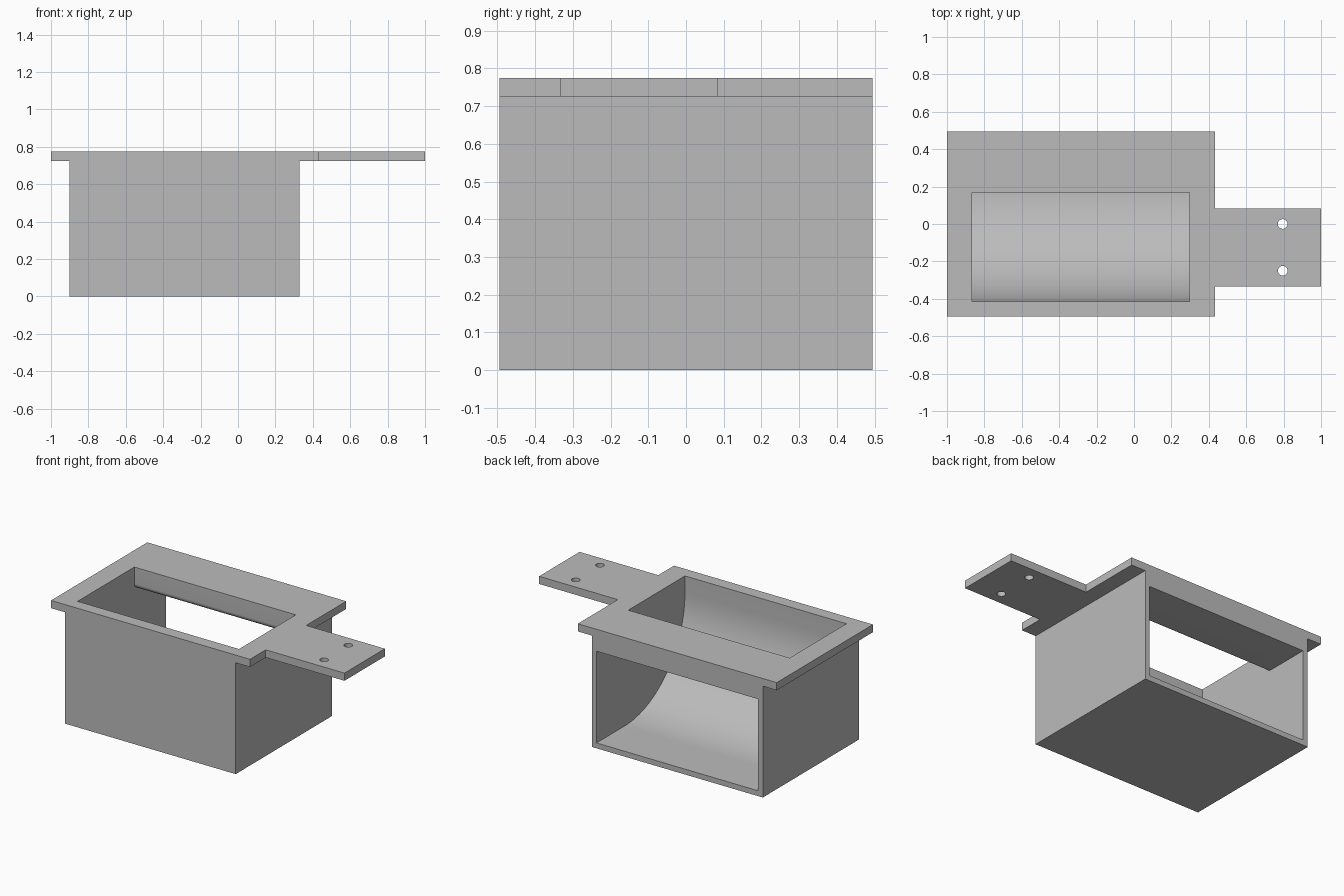
import bpy, bmesh, math
from mathutils import Vector

cube = bpy.data.objects.get("Cube")
if cube:
    bpy.data.objects.remove(cube, do_unlink=True)

grey = bpy.data.materials.new("plain grey")
grey.use_nodes = True
grey.diffuse_color = (0.5, 0.5, 0.5, 1)
grey.node_tree.nodes["Principled BSDF"].inputs["Base Color"].default_value = (0.5, 0.5, 0.5, 1)


def prism(name, points, direction):
    """Extrude a closed 3D outline along a direction."""
    bm = bmesh.new()
    face = bm.faces.new([bm.verts.new(p) for p in points])
    new = bmesh.ops.extrude_face_region(bm, geom=[face])["geom"]
    bmesh.ops.translate(bm, vec=Vector(direction),
                        verts=[g for g in new if isinstance(g, bmesh.types.BMVert)])
    bmesh.ops.recalc_face_normals(bm, faces=bm.faces)
    mesh = bpy.data.meshes.new(name)
    bm.to_mesh(mesh)
    bm.free()
    mesh.materials.append(grey)
    obj = bpy.data.objects.new(name, mesh)
    bpy.context.collection.objects.link(obj)
    return obj


def combine(target, other, operation):
    """Apply a boolean and remove the helper."""
    mod = target.modifiers.new(operation, "BOOLEAN")
    mod.object, mod.operation, mod.solver = other, operation, "EXACT"
    bpy.context.view_layer.objects.active = target
    bpy.ops.object.modifier_apply(modifier=mod.name)
    bpy.data.objects.remove(other, do_unlink=True)


def arc(cy, cz, ry, rz, start, end, steps):
    """Points of an elliptical arc in the y-z plane."""
    angles = [math.radians(start + (end - start) * i / steps) for i in range(steps + 1)]
    return [(cy + ry * math.cos(a), cz + rz * math.sin(a)) for a in angles]


HALF, TOP, UNDER = 0.495, 0.775, 0.725
LEFT, RIGHT = -0.865, 0.298

# Box with its overhanging rim, as one T-shaped section
section = [(-0.9, 0), (0.33, 0), (0.33, UNDER), (0.433, UNDER),
           (0.433, TOP), (-1, TOP), (-1, UNDER), (-0.9, UNDER)]
housing = prism("chute_housing", [(x, -HALF, z) for x, z in section], (0, 2 * HALF, 0))

# Mounting tab
tab = prism("mounting_tab", [(0.4, -0.333, UNDER), (1, -0.333, UNDER),
                             (1, 0.083, UNDER), (0.4, 0.083, UNDER)], (0, 0, TOP - UNDER))
combine(housing, tab, "UNION")

# Curved duct from the top opening to the back opening
cy, cz, r = 0.205, 0.668, 0.036
path = [(-0.415, 1)] + arc(cy, cz, 0.62, 0.633, 180, 270, 32) + [(0.7, cz - 0.633), (0.7, cz - r)]
path += arc(cy, cz, r, r, 270, 180, 12) + [(cy - r, 1)]
duct = prism("duct_cutter", [(LEFT, y, z) for y, z in path], (RIGHT - LEFT, 0, 0))
combine(housing, duct, "DIFFERENCE")

# Screw holes in the tab
for y in (0, -0.25):
    ring = arc(0.795, y, 0.026, 0.026, 0, 345, 23)
    hole = prism("hole_cutter", [(x, hy, 0.6) for x, hy in ring], (0, 0, 0.4))
    combine(housing, hole, "DIFFERENCE")

# Smooth curves, sharp corners
bpy.ops.object.select_all(action="DESELECT")
housing.select_set(True)
bpy.context.view_layer.objects.active = housing
bpy.ops.object.shade_smooth_by_angle(angle=math.radians(30))
